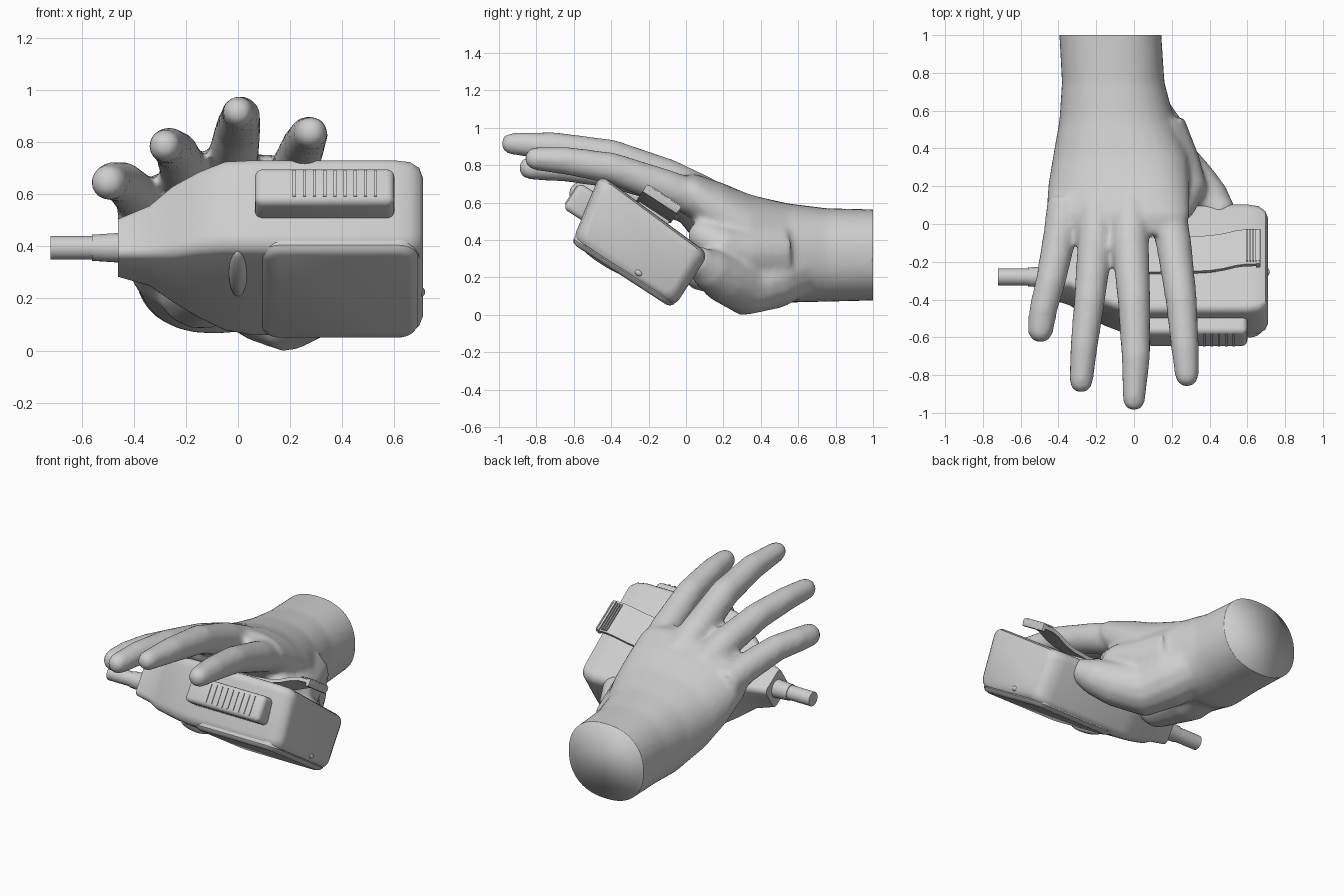
import bpy, bmesh, math
from mathutils import Vector, Matrix

if "Cube" in bpy.data.objects:
    bpy.data.objects.remove(bpy.data.objects["Cube"])

grey = bpy.data.materials.new("light_grey")
grey.diffuse_color = (0.62, 0.62, 0.62, 1)
grey.use_nodes = True
grey.node_tree.nodes["Principled BSDF"].inputs["Base Color"].default_value = grey.diffuse_color
TILT = math.radians(-33)          # the device leans about the x axis


def finish(name, bm, tilt=True, angle=35):
    if tilt:
        bm.transform(Matrix.Rotation(TILT, 4, 'X'))
    bmesh.ops.recalc_face_normals(bm, faces=bm.faces)
    me = bpy.data.meshes.new(name)
    bm.to_mesh(me)
    bm.free()
    ob = bpy.data.objects.new(name, me)
    me.materials.append(grey)
    bpy.context.collection.objects.link(ob)
    bpy.ops.object.select_all(action='DESELECT')
    ob.select_set(True)
    bpy.context.view_layer.objects.active = ob
    bpy.ops.object.shade_smooth_by_angle(angle=math.radians(angle))
    return ob


def loft(bm, rings):
    rows = [[bm.verts.new(p) for p in r] for r in rings]
    n = len(rows[0])
    for a, b in zip(rows, rows[1:]):
        for i in range(n):
            bm.faces.new((a[i], a[(i + 1) % n], b[(i + 1) % n], b[i]))
    bm.faces.new(rows[0][::-1])
    bm.faces.new(rows[-1])


def rounded_box(bm, x0, x1, u0, u1, n0, n1, bevel, seg=3):
    m = Matrix.Translation(((x0 + x1) / 2, (u0 + u1) / 2, (n0 + n1) / 2)) @ \
        Matrix.Diagonal((x1 - x0, u1 - u0, n1 - n0, 1))
    vs = bmesh.ops.create_cube(bm, size=1, matrix=m)['verts']
    if bevel:
        es = list({e for v in vs for e in v.link_edges})
        bmesh.ops.bevel(bm, geom=es, offset=bevel, segments=seg, profile=0.5, affect='EDGES')


def rounded_rect(a0, a1, b0, b1, r):
    out = []
    for q, (ca, cb) in enumerate(((a1 - r, b1 - r), (a0 + r, b1 - r), (a0 + r, b0 + r), (a1 - r, b0 + r))):
        for k in range(6):
            t = math.radians(90 * q + 18 * k)
            out.append((ca + r * math.cos(t), cb + r * math.sin(t)))
    return out


def tube(bm, pts, sides=14):
    """Limb through (x, y, z, radius) points with a rounded tip."""
    P = [(Vector(p[:3]), p[3]) for p in pts]
    d = (P[-1][0] - P[-2][0]).normalized()
    c, r = P[-1]
    P += [(c + d * r * f, r * s) for f, s in ((0.5, 0.87), (0.87, 0.5), (0.98, 0.15))]
    rings = []
    for i, (c, r) in enumerate(P):
        t = (P[min(i + 1, len(P) - 1)][0] - P[max(i - 1, 0)][0]).normalized()
        a = t.cross(Vector((0, 0, 1))).normalized()
        b = a.cross(t)
        rings.append([c + r * (a * math.cos(k * math.tau / sides) + b * math.sin(k * math.tau / sides))
                      for k in range(sides)])
    loft(bm, rings)


# ---- hand: wrist and palm loft, fingers and thumb, fused by a remesh ----
bm = bmesh.new()
sections = [  # y, centre x, centre z, half width, half height, sideways slope
    (1.08, -.13, .32, .27, .242, 0), (.75, -.11, .32, .272, .25, 0),
    (.55, -.09, .33, .305, .265, 0), (.35, -.07, .39, .36, .25, .05),
    (.2, -.08, .48, .375, .215, .12), (.05, -.085, .575, .38, .165, .16),
    (-.05, -.085, .63, .35, .09, .18)]
rings = []
for y, cx, cz, rx, rz, sl in sections:
    ring = []
    for k in range(32):
        c, s = math.cos(k * math.tau / 32), math.sin(k * math.tau / 32)
        px = rx * math.copysign(abs(c) ** .85, c)
        ring.append((cx + px, y, cz + rz * math.copysign(abs(s) ** .9, s) + sl * px))
    rings.append(ring)
loft(bm, rings)
limbs = [
    # index, middle, ring, little finger
    [(.17, .1, .60, .1), (.21, -.1, .68, .095), (.25, -.4, .785, .084), (.27, -.65, .825, .075), (.28, -.8, .835, .064)],
    [(-.02, .1, .64, .1), (-.02, -.1, .735, .1), (0, -.4, .85, .088), (.01, -.7, .9, .077), (0, -.93, .915, .06)],
    [(-.2, .1, .61, .1), (-.205, -.1, .685, .095), (-.235, -.4, .76, .083), (-.265, -.65, .785, .073), (-.28, -.83, .785, .064)],
    [(-.36, .12, .55, .1), (-.39, -.05, .595, .09), (-.44, -.3, .645, .08), (-.48, -.45, .65, .075), (-.495, -.56, .645, .07)],
    # thumb, its web to the palm, and the heel of the hand
    [(0, .62, .28, .17), (.11, .45, .2, .175), (.19, .31, .155, .16), (.32, .2, .2, .135), (.41, .12, .25, .11), (.45, .08, .28, .085)],
    [(.12, .5, .33, .16), (.22, .3, .33, .14), (.27, .18, .36, .12), (.24, .1, .42, .09)],
    [(-.13, .55, .3, .2), (-.14, .3, .26, .18), (-.11, .1, .25, .13)]]
for limb in limbs:
    tube(bm, limb)
hand = finish("hand_source", bm, False)
rm = hand.modifiers.new("fuse", 'REMESH')
rm.mode = 'VOXEL'
rm.voxel_size = 0.018
sm = hand.modifiers.new("soften", 'SMOOTH')
sm.factor, sm.iterations = 0.5, 6
bm = bmesh.new()
bm.from_object(hand, bpy.context.evaluated_depsgraph_get())
bpy.data.objects.remove(hand)
# flat cut at the wrist
bmesh.ops.bisect_plane(bm, geom=bm.verts[:] + bm.edges[:] + bm.faces[:],
                       plane_co=(0, 1, 0), plane_no=(0, 1, 0), clear_outer=True)
bmesh.ops.holes_fill(bm, edges=[e for e in bm.edges if e.is_boundary])
finish("hand", bm, False, 180)


# ---- device body: rounded rectangles lofted along x, in the tilted frame ----
def body_section(x, u0, u1, n0, n1, r, slant, rise):
    ring = []
    for u, n in rounded_rect(u0, u1, n0, n1, r):
        f, t = (u1 - u) / (u1 - u0), (n1 - n) / (n1 - n0)
        # front end leans inward below, top climbs towards the front
        ring.append((x, u + slant * t * f, n + rise * f * (1 - t)))
    return ring


bm = bmesh.new()
loft(bm, [body_section(*s) for s in (
    (-.46, -.54, -.36, .09, .265, .03, 0, 0), (-.34, -.575, -.325, .07, .295, .035, 0, .01),
    (-.25, -.66, -.25, .04, .325, .045, .03, .02), (-.15, -.73, -.16, .025, .338, .05, .05, .03),
    (-.05, -.785, -.095, .01, .34, .05, .07, .04), (.06, -.795, -.075, 0, .34, .05, .07, .04),
    (.6, -.795, -.075, 0, .34, .05, .07, .04), (.66, -.785, -.085, .005, .338, .05, .07, .04),
    (.695, -.76, -.11, .02, .328, .05, .06, .04), (.71, -.73, -.14, .045, .305, .05, .05, .035))])
finish("device_body", bm)

# raised panel with round corners on the underside
bm = bmesh.new()
loft(bm, [[(x, u, n) for x, u in rounded_rect(.085 + d, .69 - d, -.725 + d, -.085 - d, .08 - d)]
          for d, n in ((0, .05), (0, .012), (.012, -.004), (.035, -.012))])
finish("underside_panel", bm)

# oval key beside the panel, and a small stud on the end
for name, c, s in (("oval_key", (0, -.53, .01), (.035, .16, .03)),
                   ("end_stud", (.7, -.335, .05), (.018, .025, .016))):
    bm = bmesh.new()
    bmesh.ops.create_uvsphere(bm, u_segments=20, v_segments=12, radius=1,
                              matrix=Matrix.Translation(c) @ Matrix.Diagonal((*s, 1)))
    finish(name, bm)

# long push button with ribs on the front end
bm = bmesh.new()
rounded_box(bm, .065, .6, -.862, -.72, .12, .283, .03, 4)
finish("push_button", bm)
bm = bmesh.new()
for i in range(9):
    x = .21 + i * .039
    rounded_box(bm, x, x + .012, -.867, -.85, .145, .262, 0)
finish("button_ribs", bm)

# belt clip: bent strip with a thin ridged lip
bm = bmesh.new()
path = [(-.02, .365), (.3, .372), (.4, .382), (.47, .4), (.54, .43), (.59, .443), (.67, .445)]
prof = [(x, n + .022) for x, n in path] + [(x, n) for x, n in path[::-1]]
loft(bm, [[(x, u, n) for x, n in prof] for u in (-.555, -.335)])
finish("clip", bm)
bm = bmesh.new()
for i in range(5):
    x = .595 + i * .016
    rounded_box(bm, x, x + .008, -.54, -.345, .46, .476, 0)
rounded_box(bm, .645, .67, -.555, -.335, .425, .472, .006, 2)
finish("clip_ridges", bm)
bm = bmesh.new()
rounded_box(bm, .05, .3, -.54, -.345, .33, .38, .008, 2)
finish("clip_base", bm)

# cable and its sleeve
for name, x0, x1, r0, r1 in (("cable", -.72, -.5, .045, .045), ("cable_sleeve", -.56, -.44, .05, .058)):
    bm = bmesh.new()
    loft(bm, [[(x, -.45 + r * math.cos(k * math.tau / 20), .178 + r * math.sin(k * math.tau / 20))
               for k in range(20)] for x, r in ((x0, r0), (x1, r1))])
    finish(name, bm)
